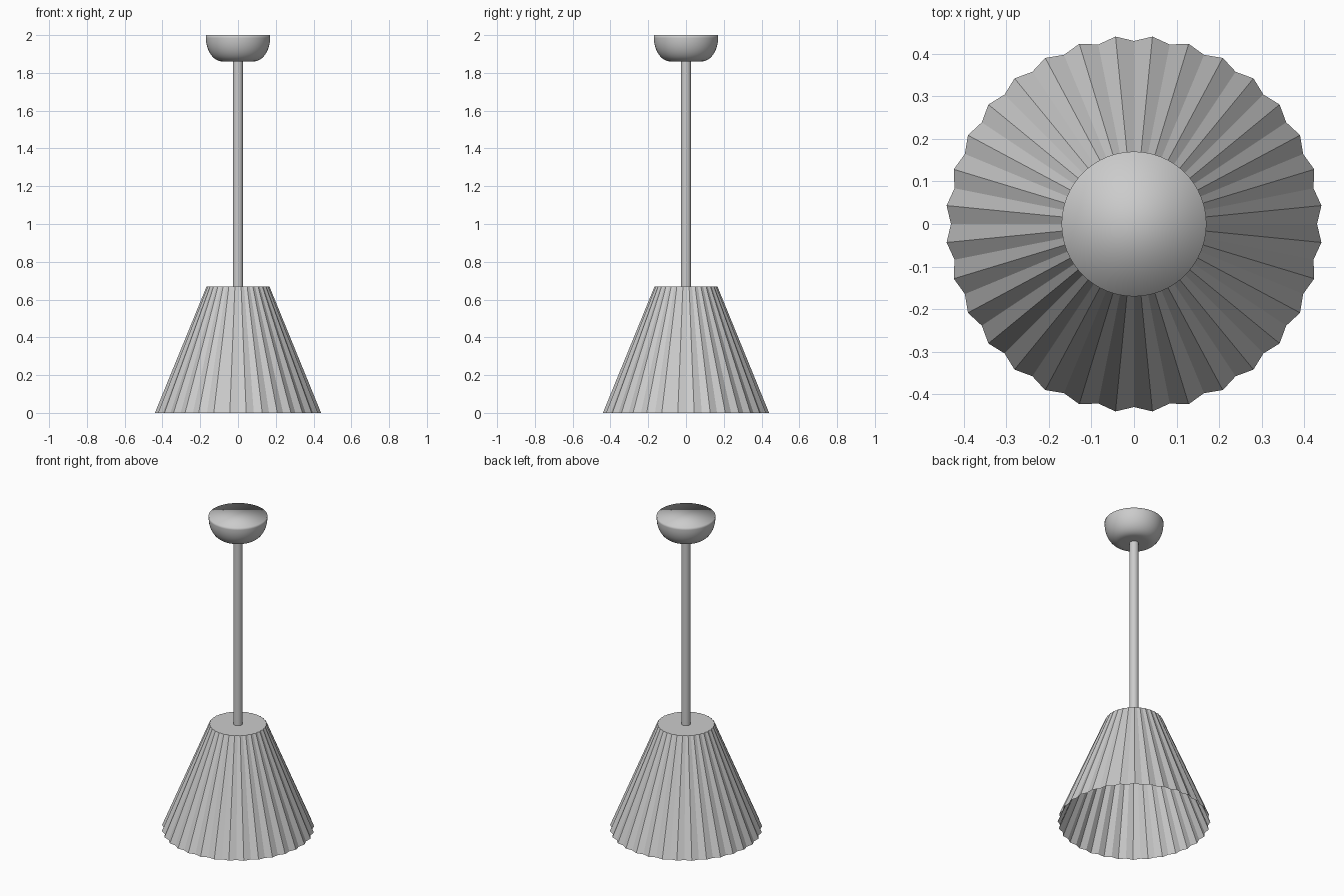
import bpy, bmesh, math

if "Cube" in bpy.data.objects:
    bpy.data.objects.remove(bpy.data.objects["Cube"])


def make_object(name, bm, smooth):
    bmesh.ops.recalc_face_normals(bm, faces=bm.faces)
    for f in bm.faces:
        f.smooth = smooth
    mesh = bpy.data.meshes.new(name)
    bm.to_mesh(mesh)
    bm.free()
    ob = bpy.data.objects.new(name, mesh)
    bpy.context.collection.objects.link(ob)
    return ob


def loft(bm, rings):
    for a, b in zip(rings, rings[1:]):
        for i in range(len(a)):
            j = (i + 1) % len(a)
            bm.faces.new((a[i], a[j], b[j], b[i]))


def ring(bm, radius, z, n, phase=0.0, valley=1.0):
    # every other vertex is pulled in by the valley factor
    verts = []
    for i in range(n):
        r = radius * (valley if i % 2 == 0 else 1.0)
        a = math.tau * i / n + phase
        verts.append(bm.verts.new((r * math.cos(a), r * math.sin(a), z)))
    return verts


# Pleated shade: 32 folds, closed on top, open below
bm = bmesh.new()
bottom = ring(bm, 0.442, 0.0, 64, valley=0.972)
top = ring(bm, 0.167, 0.67, 64, valley=0.972)
loft(bm, [bottom, top])
bm.faces.new(top)
shade = make_object("pleated_shade", bm, False)

# Hanging rod
bm = bmesh.new()
rod_rings = [ring(bm, 0.027, z, 32) for z in (0.66, 1.88)]
loft(bm, rod_rings)
for r in rod_rings:
    bm.faces.new(r)
rod = make_object("hanging_rod", bm, True)
bpy.context.view_layer.objects.active = rod
rod.select_set(True)
bpy.ops.object.shade_smooth_by_angle(angle=math.radians(40))

# Ceiling canopy: rounded bowl with a flat top
bm = bmesh.new()
profile = [(0.17, 2.0)]
for k in range(13):
    t = math.pi / 2 * k / 12
    profile.append((0.08 + 0.09 * math.cos(t), 1.985 - 0.125 * math.sin(t)))
rings = [ring(bm, r, z, 64) for r, z in profile]
loft(bm, rings)
bm.faces.new(rings[0])
bm.faces.new(rings[-1])
make_object("ceiling_canopy", bm, True)
